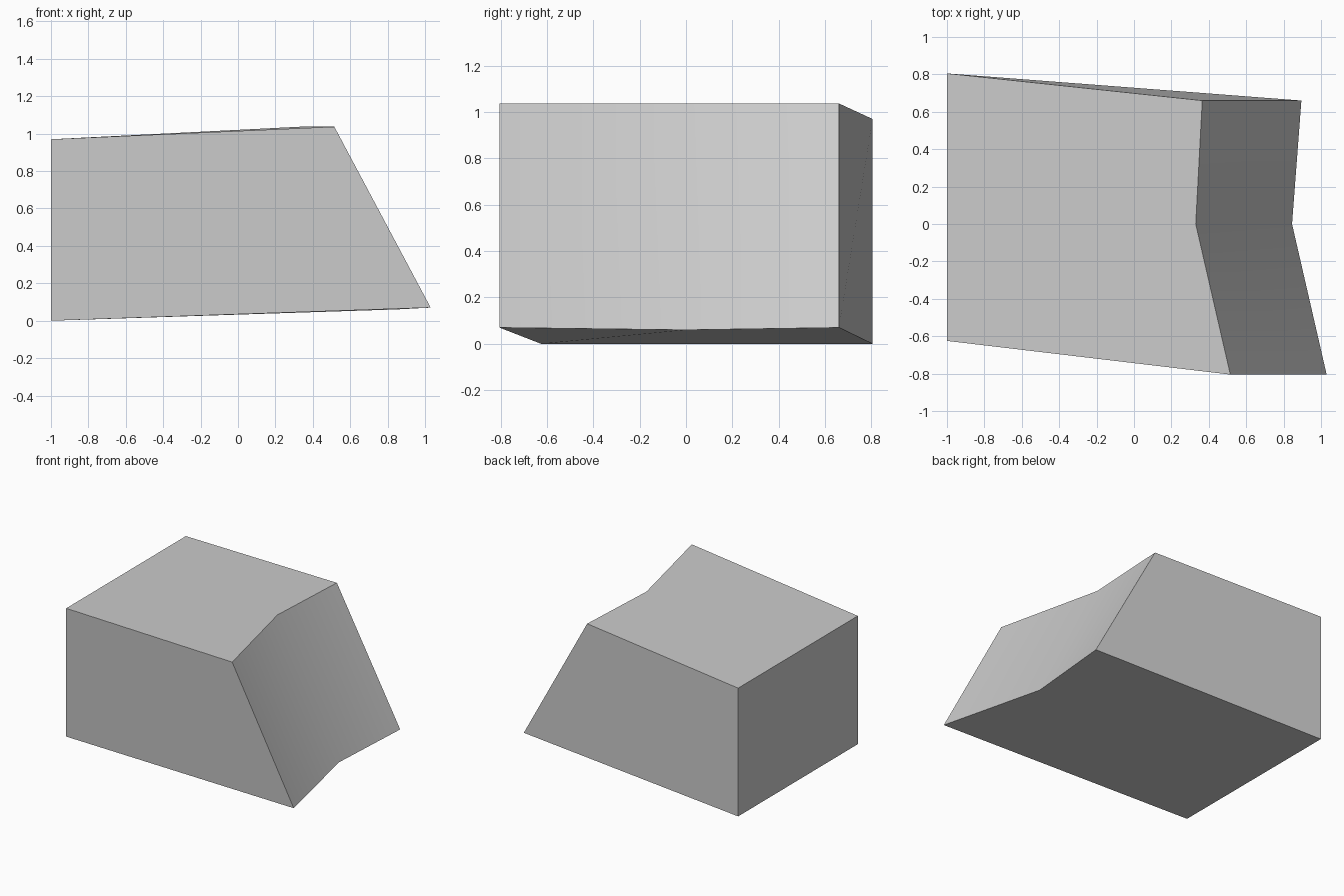
import bpy
import bmesh
import math

cube = bpy.data.objects.get("Cube")
if cube:
    bpy.data.objects.remove(cube, do_unlink=True)

# Stone colour
stone = bpy.data.materials.new("stone_grey")
stone.use_nodes = True
grey = (0.6, 0.6, 0.6, 1)
stone.diffuse_color = grey
stone.node_tree.nodes["Principled BSDF"].inputs["Base Color"].default_value = grey

# Plan outlines, counter-clockwise: tapered block with a dented, sloping right end
bottom_outline = [(-1, -0.625, 0), (1.03, -0.805, 0.07), (0.845, 0, 0.06),
                  (0.895, 0.66, 0.07), (-1, 0.805, 0)]
top_outline = [(-1, -0.625, 0.97), (0.515, -0.805, 1.037), (0.33, 0, 1.037),
               (0.365, 0.66, 1.037), (-1, 0.805, 0.97)]

bm = bmesh.new()
bottom = [bm.verts.new(p) for p in bottom_outline]
top = [bm.verts.new(p) for p in top_outline]
bm.faces.new(bottom[::-1])
bm.faces.new(top)
count = len(top)
for i in range(count):
    j = (i + 1) % count
    bm.faces.new((bottom[i], bottom[j], top[j], top[i]))

# Chamfer every hard edge, leaving the shallow crease in the dent
hard = [e for e in bm.edges if e.calc_face_angle() > math.radians(30)]
bmesh.ops.bevel(bm, geom=hard, offset=0.07, segments=1, affect='EDGES',
                profile=0.5, clamp_overlap=True)
bmesh.ops.recalc_face_normals(bm, faces=bm.faces)

mesh = bpy.data.meshes.new("rock_block")
bm.to_mesh(mesh)
bm.free()
mesh.materials.append(stone)
rock = bpy.data.objects.new("rock_block", mesh)
bpy.context.collection.objects.link(rock)

# Smooth shading with the sharpest chamfers kept crisp
bpy.ops.object.select_all(action='DESELECT')
rock.select_set(True)
bpy.context.view_layer.objects.active = rock
bpy.ops.object.shade_smooth_by_angle(angle=math.radians(52))
